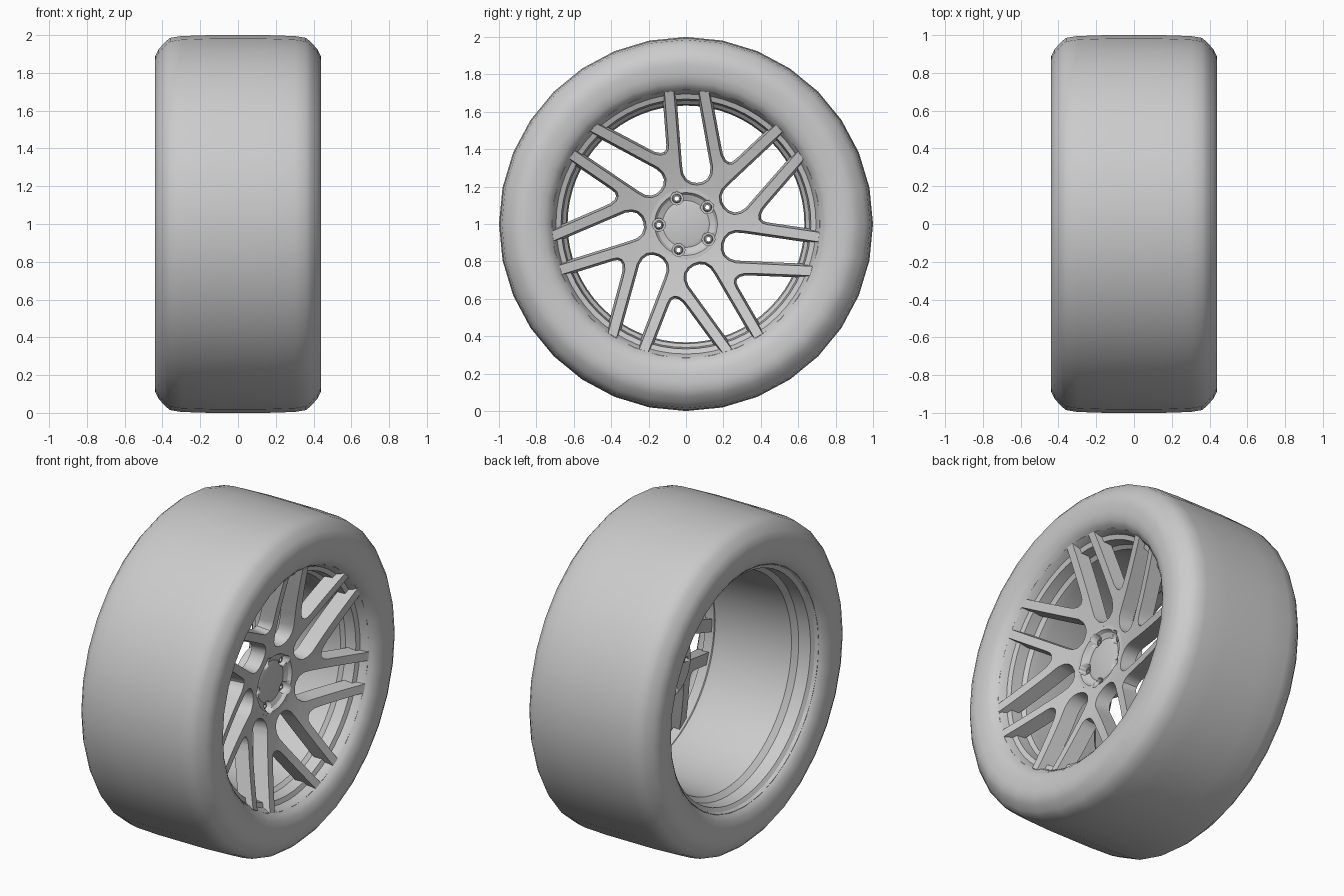
import bpy, bmesh
from math import sin, cos, pi, radians, hypot
from mathutils import Vector

if "Cube" in bpy.data.objects:
    bpy.data.objects.remove(bpy.data.objects["Cube"])

CZ = 1.0  # axle height


def finish(bm, name, angle=30):
    bmesh.ops.remove_doubles(bm, verts=bm.verts, dist=1e-5)
    bmesh.ops.recalc_face_normals(bm, faces=bm.faces)
    me = bpy.data.meshes.new(name)
    bm.to_mesh(me)
    bm.free()
    ob = bpy.data.objects.new(name, me)
    bpy.context.collection.objects.link(ob)
    bpy.ops.object.select_all(action='DESELECT')
    ob.select_set(True)
    bpy.context.view_layer.objects.active = ob
    bpy.ops.object.shade_smooth_by_angle(angle=radians(angle))
    return ob


def lathe(bm, profile, n, cy=0.0, cz=CZ, closed=True):
    """Spin (x, radius) points about an axis parallel to x."""
    rows = [[bm.verts.new((x, cy + r * sin(2 * pi * i / n), cz + r * cos(2 * pi * i / n)))
             for i in range(n)] for x, r in profile]
    pairs = list(zip(rows, rows[1:]))
    if closed:
        pairs.append((rows[-1], rows[0]))
    for a, b in pairs:
        for i in range(n):
            j = (i + 1) % n
            bm.faces.new((a[i], a[j], b[j], b[i]))


# Tyre: half profile mirrored across the wheel plane
half = [(0.385, 0.715), (0.405, 0.73), (0.425, 0.755), (0.437, 0.80), (0.44, 0.85),
        (0.438, 0.89), (0.42, 0.925), (0.39, 0.96), (0.36, 0.985), (0.30, 0.995), (0.15, 1.0)]
bm = bmesh.new()
lathe(bm, half + [(-x, r) for x, r in reversed(half)], 32, closed=False)
finish(bm, "tyre", 40)

# Rim: closed barrel profile with stepped lips
bm = bmesh.new()
lathe(bm, [(0.375, 0.735), (0.388, 0.73), (0.388, 0.715), (0.372, 0.705), (0.345, 0.695),
           (0.335, 0.668), (0.27, 0.66), (0.25, 0.64), (0.20, 0.633), (-0.15, 0.645),
           (-0.26, 0.655), (-0.29, 0.682), (-0.365, 0.69), (-0.38, 0.712), (-0.398, 0.72),
           (-0.395, 0.738), (-0.36, 0.735), (-0.34, 0.715), (-0.2, 0.68), (0.2, 0.68),
           (0.34, 0.715)], 64)
finish(bm, "rim", 30)


# Spokes: seven skewed double arms drawn as one outline, dished towards the hub
def dish(r):
    return 0.25 + 0.145 * (max(r - 0.19, 0) / 0.53) ** 1.2


sector = [(-0.115, 0.705), (-0.065, 0.710), (-0.033, 0.31), (-0.026, 0.265), (-0.006, 0.232),
          (0.025, 0.213), (0.058, 0.208), (0.092, 0.214), (0.122, 0.233), (0.139, 0.265),
          (0.143, 0.305), (0.07, 0.710), (0.122, 0.705), (0.178, 0.405), (0.187, 0.365),
          (0.203, 0.335), (0.225, 0.32), (0.25, 0.321), (0.274, 0.338)]
outline = []
for k in range(7):
    a = -2 * pi * k / 7
    outline += [Vector((y * cos(a) - z * sin(a), y * sin(a) + z * cos(a))) for y, z in sector]
fine = []
for p, q in zip(outline, outline[1:] + outline[:1]):
    steps = 5 if (q - p).length > 0.15 else 1
    fine += [p.lerp(q, s / steps) for s in range(steps)]
back = []
for i, p in enumerate(fine):
    t = (fine[(i + 1) % len(fine)] - fine[i - 1]).normalized()
    back.append(p + Vector((-t.y, t.x)) * 0.012)
ring = [Vector((0.19 * sin(2 * pi * i / 35), 0.19 * cos(2 * pi * i / 35))) for i in range(35)]

bm = bmesh.new()
layers = []
for outer, depth in ((fine, 0.0), (back, 0.09)):
    loops = [[bm.verts.new((0, p.x, p.y)) for p in loop] for loop in (outer, ring)]
    edges = [bm.edges.new((lp[i - 1], lp[i])) for lp in loops for i in range(len(lp))]
    bmesh.ops.triangle_fill(bm, use_beauty=True, use_dissolve=False, edges=edges, normal=(1, 0, 0))
    for lp in loops:
        for v in lp:
            v.co.x = dish(hypot(v.co.y, v.co.z)) - depth
            v.co.z += CZ
    layers.append(loops)
for f, b in zip(*layers):
    for i in range(len(f)):
        bm.faces.new((f[i - 1], f[i], b[i], b[i - 1]))
finish(bm, "spokes", 35)

# Hub with recessed centre cap
bm = bmesh.new()
lathe(bm, [(0.10, 0), (0.10, 0.19), (0.25, 0.19), (0.25, 0.168), (0.232, 0.155), (0.22, 0.125),
           (0.226, 0.105), (0.226, 0)], 48, closed=False)
hub = finish(bm, "hub", 30)

# Five stepped lug pockets cut through the hub, each with a hollow nut
cut, nuts = bmesh.new(), bmesh.new()
for k in range(5):
    a = radians(110 + 72 * k)
    c = dict(cy=0.145 * cos(a), cz=CZ + 0.145 * sin(a))
    lathe(cut, [(0.4, 0), (0.4, 0.034), (0.175, 0.034), (0.175, 0.014), (0.0, 0.014), (0.0, 0)],
          20, closed=False, **c)
    lathe(nuts, [(0.17, 0.025), (0.205, 0.023), (0.21, 0.018), (0.21, 0.012), (0.17, 0.012)], 12, **c)
finish(nuts, "lug_nuts", 30)
cutter = finish(cut, "lug_cutter", 30)
cutter.hide_render = True
cutter.hide_set(True)
mod = hub.modifiers.new("lug_holes", 'BOOLEAN')
mod.operation = 'DIFFERENCE'
mod.solver = 'EXACT'
mod.object = cutter
